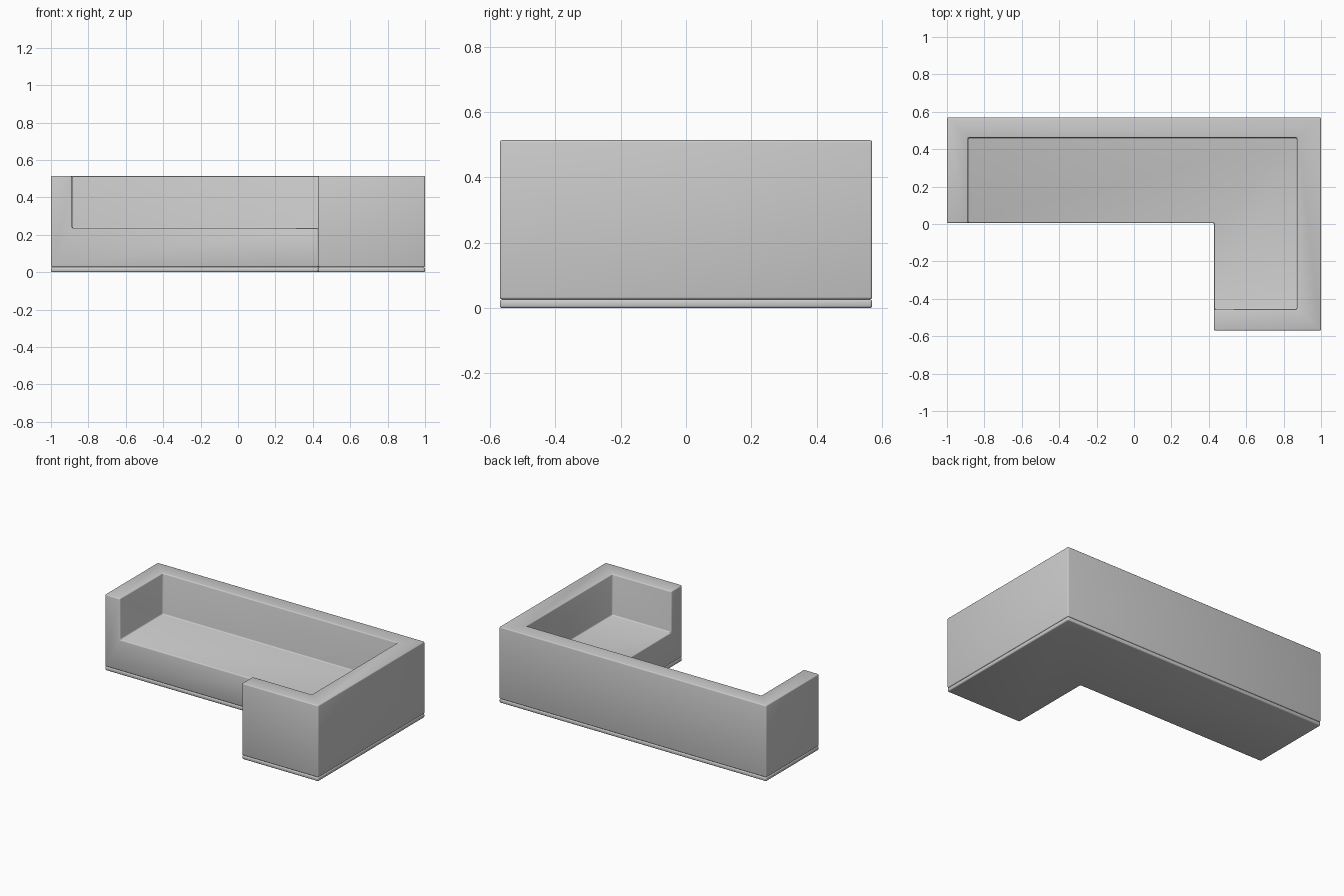
import bpy, bmesh

if "Cube" in bpy.data.objects:
    bpy.data.objects.remove(bpy.data.objects["Cube"])

# L-shaped footprint and main heights
FOOTPRINT = [(-1, 0.005), (0.428, 0.005), (0.428, -0.57), (1, -0.57), (1, 0.57), (-1, 0.57)]
PLINTH_TOP, SEAT_Z, TOP_Z = 0.027, 0.236, 0.514


def prism(name, outline, z0, z1):
    bm = bmesh.new()
    base = bm.faces.new([bm.verts.new((x, y, z0)) for x, y in outline])
    ext = bmesh.ops.extrude_face_region(bm, geom=[base], use_keep_orig=True)
    verts = [g for g in ext["geom"] if isinstance(g, bmesh.types.BMVert)]
    bmesh.ops.translate(bm, verts=verts, vec=(0, 0, z1 - z0))
    bmesh.ops.recalc_face_normals(bm, faces=bm.faces)
    mesh = bpy.data.meshes.new(name)
    bm.to_mesh(mesh)
    bm.free()
    obj = bpy.data.objects.new(name, mesh)
    bpy.context.collection.objects.link(obj)
    return obj


def activate(obj):
    bpy.ops.object.select_all(action='DESELECT')
    obj.select_set(True)
    bpy.context.view_layer.objects.active = obj


def soften(obj, width):
    bevel = obj.modifiers.new("soft_edges", 'BEVEL')
    bevel.width = width
    bevel.segments = 3
    bevel.limit_method = 'ANGLE'
    activate(obj)
    bpy.ops.object.modifier_apply(modifier=bevel.name)
    bpy.ops.object.shade_smooth_by_angle()


# Plinth under the whole sofa
plinth = prism("plinth", FOOTPRINT, 0, PLINTH_TOP)
soften(plinth, 0.008)

# Body: solid L with the sitting area cut out, leaving back and arms
body = prism("sofa_body", FOOTPRINT, PLINTH_TOP, TOP_Z)
x0, x1, y0, y1 = -0.887, 0.871, -0.455, 0.461
cutter = prism("seat_cutter", [(x0, y0), (x1, y0), (x1, y1), (x0, y1)], SEAT_Z, 0.8)
cutter.hide_render = True
cut = body.modifiers.new("seat_cut", 'BOOLEAN')
cut.operation = 'DIFFERENCE'
cut.solver = 'EXACT'
cut.object = cutter
activate(body)
bpy.ops.object.modifier_apply(modifier=cut.name)
bpy.data.objects.remove(cutter)
soften(body, 0.007)
